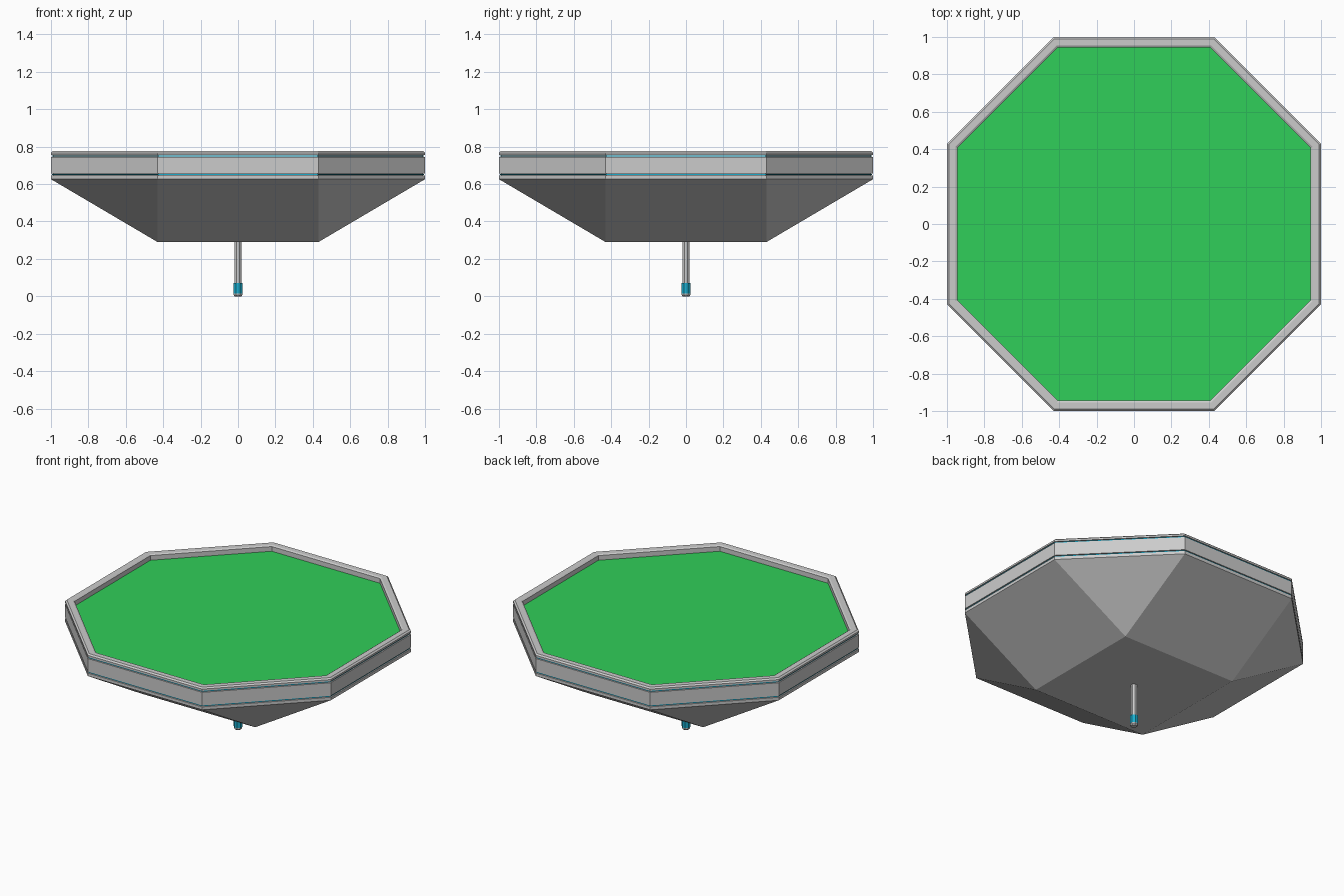
import bpy, bmesh, math

if "Cube" in bpy.data.objects:
    bpy.data.objects.remove(bpy.data.objects["Cube"])

T = math.tan(math.pi / 8)
RIM_CORNER = 0.43 - T   # extra half-side length of the slightly long-sided deck octagon


def material(name, color):
    m = bpy.data.materials.new(name)
    m.diffuse_color = color
    m.use_nodes = True
    m.node_tree.nodes["Principled BSDF"].inputs["Base Color"].default_value = m.diffuse_color
    return m


GREEN = material("turf_green", (0.03, 0.62, 0.10, 1))
BLUE = material("light_blue", (0.01, 0.42, 0.62, 1))


def octagon(a, extra=0.0):
    """Counter-clockwise octagon with apothem a and half side a*T + extra."""
    c = a * T + extra
    return [(a, -c), (a, c), (c, a), (-c, a), (-a, c), (-a, -c), (-c, -a), (c, -a)]


def finish(name, bm, mat=None):
    bmesh.ops.recalc_face_normals(bm, faces=bm.faces[:])
    me = bpy.data.meshes.new(name)
    bm.to_mesh(me)
    bm.free()
    if mat:
        me.materials.append(mat)
    ob = bpy.data.objects.new(name, me)
    bpy.context.collection.objects.link(ob)
    return ob


def loft(name, profile, extra=0.0, ring=False, mat=None):
    """Sweep an (apothem, z) profile round the octagon; closed ring or capped solid."""
    bm = bmesh.new()
    loops = [[bm.verts.new((x, y, z)) for x, y in octagon(a, extra)] for a, z in profile]
    pairs = list(zip(loops, loops[1:]))
    if ring:
        pairs.append((loops[-1], loops[0]))
    for lo, hi in pairs:
        for i in range(8):
            j = (i + 1) % 8
            bm.faces.new((lo[i], lo[j], hi[j], hi[i]))
    if not ring:
        bm.faces.new(loops[0][::-1])
        bm.faces.new(loops[-1])
    return finish(name, bm, mat)


# Hull: octagonal top tapering to a square floor, triangles under the diagonal sides
bm = bmesh.new()
for x, y in octagon(1.0, RIM_CORNER):
    bm.verts.new((x, y, 0.626))
for sx in (-1, 1):
    for sy in (-1, 1):
        bm.verts.new((0.43 * sx, 0.43 * sy, 0.29))
bmesh.ops.convex_hull(bm, input=bm.verts[:])
bmesh.ops.dissolve_limit(bm, angle_limit=0.02, verts=bm.verts[:], edges=bm.edges[:])
finish("hull", bm)

# Rim wall with bevelled lip and two thin grooves
loft("rim", [
    (0.945, 0.626), (1.0, 0.626), (1.0, 0.646),
    (0.988, 0.646), (0.988, 0.656), (1.0, 0.656),
    (1.0, 0.745), (0.988, 0.745), (0.988, 0.755),
    (1.0, 0.755), (1.0, 0.767), (0.990, 0.776),
    (0.955, 0.776), (0.945, 0.770),
], RIM_CORNER, ring=True)

# Blue light strips set into the grooves
for name, z in (("lower_light_strip", 0.646), ("upper_light_strip", 0.745)):
    loft(name, [(0.985, z + 0.002), (0.994, z + 0.002), (0.994, z + 0.008), (0.985, z + 0.008)],
         RIM_CORNER, ring=True, mat=BLUE)

# Green deck sunk below the lip
loft("deck", [(0.946, 0.70), (0.946, 0.738)], RIM_CORNER, mat=GREEN)

# Central mast under the hull, with blue collar and tapered tip
loft("mast", [(0.019, 0.06), (0.019, 0.30)])
loft("mast_collar", [(0.025, 0.016), (0.025, 0.07)], mat=BLUE)
loft("mast_tip", [(0.018, 0.0), (0.024, 0.008), (0.024, 0.018)])
